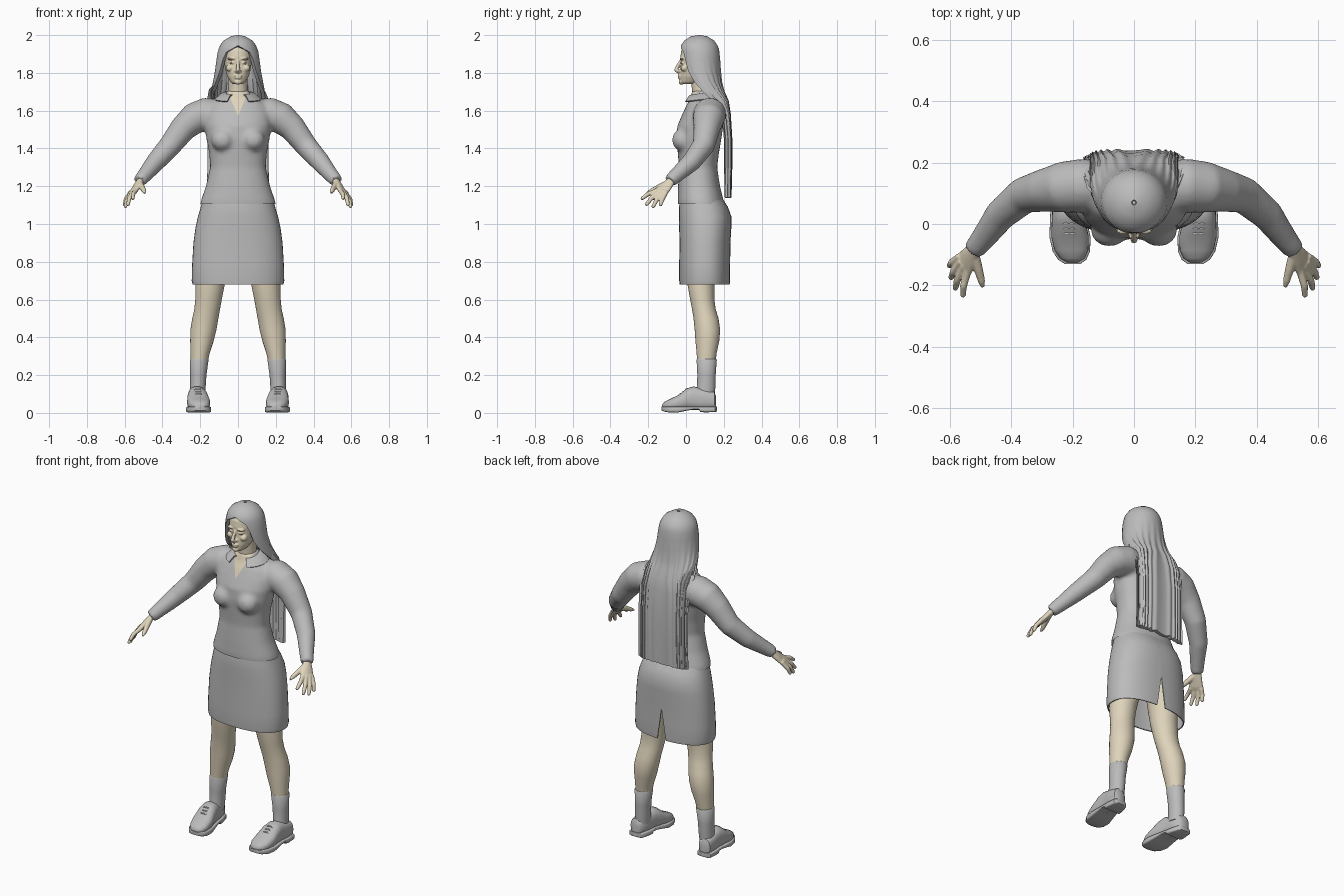
import bpy, bmesh, math
from mathutils import Vector as V

cube = bpy.data.objects.get("Cube")
if cube:
    bpy.data.objects.remove(cube)


def material(name, rgb):
    m = bpy.data.materials.new(name)
    m.use_nodes = True
    m.diffuse_color = (*rgb, 1)
    b = next(n for n in m.node_tree.nodes if n.type == 'BSDF_PRINCIPLED')
    b.inputs["Base Color"].default_value = (*rgb, 1)
    b.inputs["Roughness"].default_value = 0.8
    return m


GREY = material("soft_grey", (0.5, 0.5, 0.5))
SKIN = material("warm_skin", (0.74, 0.66, 0.5))
parts = []


def finish(name, bm, mat):
    bmesh.ops.recalc_face_normals(bm, faces=bm.faces[:])
    me = bpy.data.meshes.new(name)
    bm.to_mesh(me)
    bm.free()
    me.materials.append(mat)
    ob = bpy.data.objects.new(name, me)
    bpy.context.collection.objects.link(ob)
    parts.append(ob)
    return ob


def skin_rows(name, rows, mat, closed=True, caps=True):
    """Bridge rows of points into a surface."""
    bm = bmesh.new()
    rows = [[bm.verts.new(p) for p in r] for r in rows]
    n = len(rows[0])
    for a, b in zip(rows, rows[1:]):
        for i in range(n if closed else n - 1):
            j = (i + 1) % n
            bm.faces.new((a[i], a[j], b[j], b[i]))
    if closed and caps:
        bm.faces.new(rows[0])
        bm.faces.new(rows[-1])
    return finish(name, bm, mat)


def ring(c, u, v, e=1.0, n=32):
    def power(t):
        return math.copysign(abs(t) ** e, t)
    return [V(c) + V(u) * power(math.cos(k)) + V(v) * power(math.sin(k))
            for k in (2 * math.pi * i / n for i in range(n))]


def stack(name, levels, mat, e=1.0, caps=True):
    """Loft upright levels: z, half width, front y, back y, centre x."""
    rows = [ring(((l[4] if len(l) > 4 else 0), (l[2] + l[3]) / 2, l[0]),
                 (l[1], 0, 0), (0, (l[3] - l[2]) / 2, 0), e, 48) for l in levels]
    return skin_rows(name, rows, mat, caps=caps)


def tube(name, pts, radii, mat, n=20):
    pts, rows = [V(p) for p in pts], []
    for i, (p, r) in enumerate(zip(pts, radii)):
        t = (pts[min(i + 1, len(pts) - 1)] - pts[max(i - 1, 0)]).normalized()
        u = t.cross(V((0.1, 1, 0.3))).normalized()
        rows.append(ring(p, u * r, t.cross(u) * r, n=n))
    return skin_rows(name, rows, mat)


def ball(name, c, r, mat):
    bm = bmesh.new()
    bmesh.ops.create_uvsphere(bm, u_segments=24, v_segments=14, radius=1)
    for v in bm.verts:
        v.co = V(c) + V(v.co[i] * r[i] for i in range(3))
    return finish(name, bm, mat)


def apply(ob, kind, **settings):
    bpy.ops.object.select_all(action='DESELECT')
    ob.select_set(True)
    bpy.context.view_layer.objects.active = ob
    m = ob.modifiers.new(kind, kind)
    for k, val in settings.items():
        setattr(m, k, val)
    bpy.ops.object.modifier_apply(modifier=m.name)


def fuse(name, obs, voxel, smooth):
    """Melt overlapping solids into one smooth body."""
    bpy.ops.object.select_all(action='DESELECT')
    for o in obs:
        o.select_set(True)
    for o in obs[1:]:
        parts.remove(o)
    bpy.context.view_layer.objects.active = obs[0]
    bpy.ops.object.join()
    ob = obs[0]
    ob.name = name
    apply(ob, 'REMESH', mode='VOXEL', voxel_size=voxel)
    apply(ob, 'SMOOTH', factor=0.5, iterations=smooth)
    return ob


def cut(ob, planes, rule=None, clear=False, delete=False):
    """Slice along planes, then paint or delete the faces matching the rule."""
    bm = bmesh.new()
    bm.from_mesh(ob.data)
    for co, no in planes:
        bmesh.ops.bisect_plane(bm, geom=bm.verts[:] + bm.edges[:] + bm.faces[:],
                               plane_co=co, plane_no=no, clear_inner=clear)
    hit = [f for f in bm.faces if rule and rule(f.calc_center_median())]
    if delete:
        bmesh.ops.delete(bm, geom=hit, context='FACES')
    else:
        for f in hit:
            f.material_index = 1
    bm.to_mesh(ob.data)
    bm.free()


# Blouse: torso, bust and sleeves melted together
blouse = [stack("blouse", [
    (1.03, .207, -.035, .205), (1.12, .198, -.044, .2), (1.2, .17, -.042, .18),
    (1.3, .147, -.037, .165), (1.38, .153, -.044, .175), (1.45, .167, -.05, .187),
    (1.52, .177, -.046, .197), (1.58, .177, -.02, .197), (1.63, .155, .003, .19),
    (1.66, .115, .02, .175), (1.69, .066, .028, .15), (1.705, .06, .03, .148)], GREY, 0.9)]
for s in (1, -1):
    blouse.append(ball("bust", (s * .08, -.018, 1.445), (.062, .056, .06), GREY))
    arm = [(.1, .125, 1.58), (.17, .125, 1.582), (.23, .12, 1.56), (.29, .11, 1.507),
           (.36, .093, 1.415), (.435, .03, 1.33), (.49, -.045, 1.263), (.522, -.085, 1.227)]
    blouse.append(tube("sleeve", [(s * x, y, z) for x, y, z in arm],
                       (.08, .088, .084, .071, .06, .052, .041, .036), GREY, 28))
blouse = fuse("blouse", blouse, 0.011, 8)
cut(blouse, [((0, 0, 1.105), (0, 0, 1))], clear=True)
blouse.data.materials.append(SKIN)
cut(blouse, [((0, 0, 1.57), (s, 0, -.42)) for s in (1, -1)],
    lambda c: c.y < .09 and abs(c.x) < .42 * (c.z - 1.57))

# Collar: flared band, open at the throat
angles = [math.radians(-152 + 304 * i / 40) for i in range(41)]
collar = skin_rows("collar", [
    [(rx * math.sin(a), .09 + ry * math.cos(a), z + .012 * math.cos(a)) for a in angles]
    for rx, ry, z in ((.064, .066, 1.692), (.085, .08, 1.69), (.122, .104, 1.658))], GREY, False)
apply(collar, 'SOLIDIFY', thickness=.007, offset=0)

# Skirt: open shell with a slit at the back
skirt = stack("skirt", [(1.14, .18, -.03, .19), (1.09, .197, -.037, .222), (1.04, .212, -.038, .24),
                        (.98, .225, -.036, .24), (.9, .236, -.035, .235), (.78, .243, -.036, .234),
                        (.7, .245, -.036, .234), (.68, .24, -.034, .232)], GREY, 0.86, caps=False)
cut(skirt, [((0, 0, .87), (s, 0, .15)) for s in (1, -1)],
    lambda c: c.y > .1 and abs(c.x) < .15 * (.87 - c.z), delete=True)
apply(skirt, 'SOLIDIFY', thickness=.006, offset=-1)

# Neck and head
stack("neck", [(1.6, .06, .03, .15), (1.68, .051, .036, .14), (1.8, .05, .02, .14)], SKIN)
head = [stack("head", [
    (1.74, .026, -.022, .05), (1.752, .04, -.031, .07), (1.78, .056, -.032, .1),
    (1.81, .065, -.031, .12), (1.85, .072, -.027, .14), (1.885, .075, -.03, .15),
    (1.92, .074, -.024, .15), (1.96, .058, 0, .13), (1.985, .025, .035, .1)], SKIN, 0.95),
    tube("nose", [(0, -.022, 1.872), (0, -.042, 1.84), (0, -.053, 1.816), (0, -.035, 1.8)],
         (.007, .009, .012, .009), SKIN),
    ball("upper_lip", (0, -.032, 1.785), (.024, .012, .006), SKIN),
    ball("lower_lip", (0, -.031, 1.773), (.02, .012, .006), SKIN),
    ball("chin", (0, -.025, 1.752), (.02, .014, .014), SKIN)]
for s in (1, -1):
    head += [ball("nostril", (s * .011, -.034, 1.81), (.008, .012, .007), SKIN),
             ball("brow", (s * .033, -.022, 1.875), (.024, .013, .006), SKIN),
             ball("eye", (s * .032, -.019, 1.854), (.014, .012, .006), SKIN),
             ball("cheek", (s * .044, -.008, 1.825), (.02, .02, .018), SKIN)]
fuse("head", head, 0.004, 4)

# Hair: cap opening around the face, falling to a long flat sheet
# levels: z, half width, centre y, depth, arc half angle, squareness
levels = [(2, .008, .07, .008, 180, 1), (1.993, .04, .07, .045, 180, 1), (1.97, .078, .07, .08, 180, 1),
          (1.945, .095, .07, .097, 180, 1), (1.93, .102, .071, .102, 165, 1),
          (1.91, .108, .072, .105, 145, 1), (1.87, .114, .073, .108, 135, 1),
          (1.81, .122, .078, .107, 128, 1), (1.75, .133, .095, .095, 118, .95),
          (1.7, .143, .12, .082, 104, .85), (1.65, .147, .155, .068, 90, .7),
          (1.58, .146, .198, .036, 90, .55), (1.45, .144, .212, .03, 90, .5),
          (1.3, .144, .212, .03, 90, .5), (1.14, .147, .212, .026, 90, .5)]
rows = []
for z, rx, yc, ry, half, e in levels:
    row = []
    for i in range(97):
        a = math.radians(half) * (i / 48 - 1)
        sx, cy = math.sin(a), math.cos(a)
        wave = .0035 * math.sin(i * .9) * min(1, max(0, (1.85 - z) * 5))
        row.append((rx * math.copysign(abs(sx) ** e, sx),
                    yc + ry * math.copysign(abs(cy) ** e, cy) + wave, z + wave))
    rows.append(row)
hair = skin_rows("hair", rows, GREY, False)
apply(hair, 'SOLIDIFY', thickness=.02, offset=-1)

for s, side in ((1, "left"), (-1, "right")):
    def at(x, y, z):
        return V((s * x, y, z))

    # Hand: palm, four fingers and a thumb
    wide, along = V((.43, .86, -.21)).normalized(), V((.058, -.085, -.092)).normalized()
    thick = along.cross(wide)
    start = V((.5, -.055, 1.255))
    palm = [ring(at(*(start + along * d)), at(*(wide * w)), at(*(thick * t)), n=20)
            for d, w, t in ((0, .024, .021), (.045, .025, .019), (.085, .035, .018),
                            (.125, .042, .015), (.145, .037, .01))]
    hand = [skin_rows("palm", palm, SKIN)]
    for knuckle, tip in (((.545, -.165, 1.172), (.558, -.238, 1.132)),
                         ((.56, -.152, 1.162), (.584, -.214, 1.098)),
                         ((.571, -.134, 1.156), (.598, -.178, 1.086)),
                         ((.575, -.112, 1.156), (.604, -.138, 1.095))):
        k, t = at(*knuckle), at(*tip)
        bend = k.lerp(t, .5) + at(.004, 0, .006)
        hand.append(tube("finger", [k.lerp(t, -.3), k, bend, k.lerp(t, .93), t],
                         (.011, .013, .012, .0095, .005), SKIN, 12))
    hand.append(tube("thumb", [at(.52, -.1, 1.215), at(.507, -.148, 1.193),
                               at(.497, -.185, 1.175), at(.493, -.206, 1.164)],
                     (.017, .015, .012, .006), SKIN, 12))
    fuse(side + "_hand", hand, 0.004, 3)

    # Leg and sock
    stack(side + "_leg", [(z, w, a, b, s * x) for z, w, a, b, x in (
        (1, .09, 0, .19, .1), (.8, .081, 0, .175, .13), (.68, .077, .008, .152, .147),
        (.6, .07, .022, .15, .156), (.55, .068, .032, .157, .163), (.5, .069, .04, .172, .173),
        (.44, .069, .046, .181, .183), (.38, .062, .05, .176, .191), (.32, .051, .056, .163, .2),
        (.26, .044, .06, .155, .206))], SKIN)
    stack(side + "_sock", [(z, w, a, b, s * x) for z, w, a, b, x in (
        (.285, .046, .058, .16, .204), (.28, .049, .056, .163, .205), (.2, .043, .06, .157, .21),
        (.14, .041, .058, .156, .212), (.08, .04, .05, .15, .214))], GREY)

    # Shoe: upper, stepped sole and laces; profile of y, half width, top, sole bottom
    profile = [(.16, .02, .085, .008), (.15, .037, .11, .004), (.1, .046, .125, .003),
               (.075, .047, .131, .004), (.068, .047, .133, .018), (.04, .05, .14, .018),
               (.005, .055, .13, .012), (-.04, .061, .095, .002), (-.085, .055, .073, .002),
               (-.112, .04, .06, .007), (-.126, .018, .045, .013)]

    def axis(y):
        return .2 + (y + .126) * .1

    upper, sole = [], []
    for y, w, top, low in profile:
        upper.append(ring(at(axis(y), y, (top + .015) / 2), (w, 0, 0),
                          (0, 0, (top - .015) / 2), .8, 28))
        sole.append(ring(at(axis(y), y * 1.03 - .001, (.034 + low) / 2), (w + .006, 0, 0),
                         (0, 0, (.034 - low) / 2), .3, 28))
    skin_rows(side + "_shoe_upper", upper, GREY)
    skin_rows(side + "_shoe_sole", sole, GREY)
    for y, z in ((.0, .127), (-.016, .114), (-.031, .103)):
        tube(side + "_lace", [at(axis(y) + dx, y, z - dz) for dx, dz in
                              ((-.028, .014), (-.014, .002), (.014, .002), (.028, .014))],
             (.004,) * 4, GREY, 8)

# Smooth shading with crisp edges
bpy.ops.object.select_all(action='DESELECT')
for ob in parts:
    ob.select_set(True)
bpy.context.view_layer.objects.active = parts[0]
bpy.ops.object.shade_smooth_by_angle(angle=math.radians(50))
